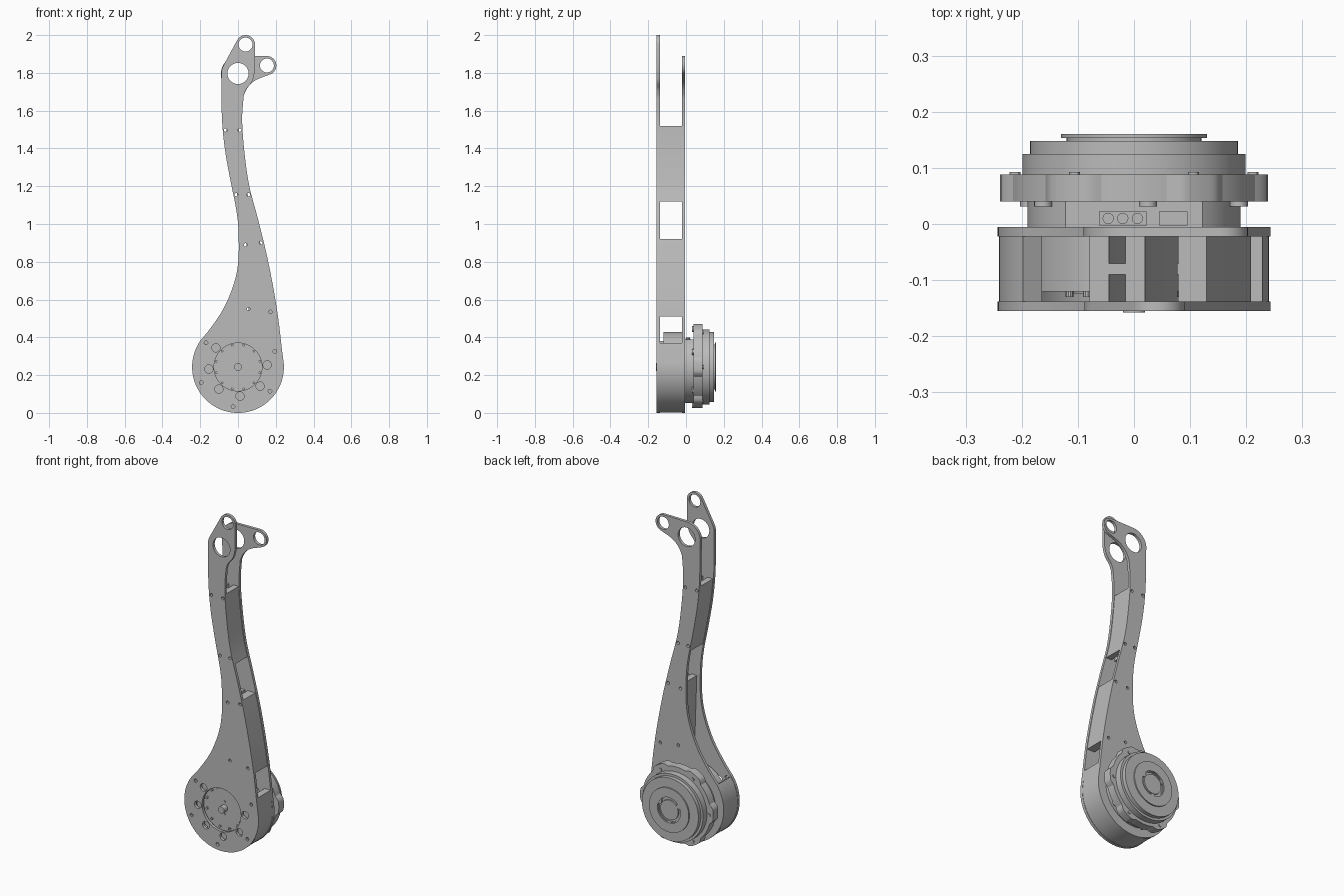
import bpy, bmesh
from math import sin, cos, radians, tau
from mathutils import Matrix, Vector

cube = bpy.data.objects.get("Cube")
if cube:
    bpy.data.objects.remove(cube)

grey = bpy.data.materials.new("machined grey")
grey.use_nodes = True
grey.diffuse_color = (0.5, 0.5, 0.5, 1)
grey.node_tree.nodes["Principled BSDF"].inputs["Base Color"].default_value = (0.5, 0.5, 0.5, 1)

HUB = 0.243          # height of the motor axis, also the radius of the round end
FRONT, BACK = (-0.155, -0.138), (-0.022, -0.005)
INNER = (-0.138, -0.022)
parts = []


def finish(name, mesh):
    mesh.materials.clear()
    mesh.materials.append(grey)
    ob = bpy.data.objects.new(name, mesh)
    bpy.context.collection.objects.link(ob)
    parts.append(ob)
    return ob


def prism(name, loops, y):
    """Extrude an x-z outline (first loop) with holes (other loops) over the range y."""
    cu = bpy.data.curves.new(name, 'CURVE')
    cu.dimensions, cu.fill_mode = '2D', 'BOTH'
    cu.extrude = (y[1] - y[0]) / 2
    for pts in loops:
        sp = cu.splines.new('POLY')
        sp.points.add(len(pts) - 1)
        for p, (x, z) in zip(sp.points, pts):
            p.co = (x, z, 0, 1)
        sp.use_cyclic_u = True
    tmp = bpy.data.objects.new(name + " outline", cu)
    mesh = bpy.data.meshes.new_from_object(tmp)
    bpy.data.objects.remove(tmp)
    mesh.transform(Matrix.Translation((0, sum(y) / 2, 0)) @ Matrix.Rotation(radians(90), 4, 'X'))
    bm = bmesh.new()
    bm.from_mesh(mesh)
    bmesh.ops.remove_doubles(bm, verts=bm.verts, dist=1e-5)
    bmesh.ops.recalc_face_normals(bm, faces=bm.faces)
    bm.to_mesh(mesh)
    bm.free()
    return finish(name, mesh)


def arc(cx, cz, r, a0, a1, n=16):
    angles = [radians(a0 + (a1 - a0) * i / n) for i in range(n + 1)]
    return [(cx + r * cos(a), cz + r * sin(a)) for a in angles]


def circle(cx, cz, r, n=20):
    return arc(cx, cz, r, 0, 360 - 360 / n, n - 1)


def polar(r, deg):
    return r * cos(radians(deg)), HUB + r * sin(radians(deg))


def disc(name, r, y, hole=0):
    loops = [circle(0, HUB, r, 72)]
    if hole:
        loops.append(circle(0, HUB, hole, 48))
    return prism(name, loops, y)


def smooth(points, steps=6):
    """Catmull-Rom curve through the points."""
    p = [Vector(q) for q in points]
    p = [2 * p[0] - p[1]] + p + [2 * p[-1] - p[-2]]
    out = []
    for a, b, c, d in zip(p, p[1:], p[2:], p[3:]):
        for i in range(steps):
            t = i / steps
            out.append(tuple((2 * b + (c - a) * t + (2 * a - 5 * b + 4 * c - d) * t * t
                              + (3 * b - a - 3 * c + d) * t ** 3) / 2))
    return out + [tuple(points[-1])]


def at(edge, z):
    """x of an edge curve at height z."""
    for (x0, z0), (x1, z1) in zip(edge, edge[1:]):
        if z0 <= z <= z1:
            return x0 + (x1 - x0) * (z - z0) / (z1 - z0)


# Side edges of the arm, from bottom to top
left = smooth([(-0.199, 0.382), (-0.137, 0.46), (-0.07, 0.565), (-0.02, 0.69), (0.002, 0.81),
               (0.002, 0.97), (-0.01, 1.08), (-0.042, 1.24), (-0.07, 1.4), (-0.085, 1.56), (-0.088, 1.76)])
right = smooth([(0.238, 0.29), (0.206, 0.55), (0.158, 0.81), (0.106, 1.025), (0.058, 1.21),
                (0.032, 1.4), (0.022, 1.555), (0.03, 1.68)])

# Screw holes along the arm
upper_holes = [(e, z, at(e, z) + s) for z in (1.155, 1.497) for e, s in ((left, 0.015), (right, -0.015))]
left_screws = [[(x, z) for e, z, x in upper_holes if e is left], [(0.04, 0.89), (0.055, 0.55)]]
right_screws = [[(x, z) for e, z, x in upper_holes if e is right], [(0.121, 0.9), (0.172, 0.535)]]
screws = [p for group in left_screws + right_screws for p in group]
screw_loops = [circle(x, z, 0.009, 12) for x, z in screws]

# Front and back plates with their forked heads
base = arc(0, HUB, 0.243, 145, 370, 56)
front_head = (smooth([(0.03, 1.68), (0.045, 1.715), (0.075, 1.755), (0.09, 1.81)])[1:]
              + arc(0.04, 1.95, 0.05, 0, 151) + arc(0, 1.797, 0.088, 151, 178, 6))
back_head = (smooth([(0.03, 1.68), (0.053, 1.725), (0.095, 1.762), (0.17, 1.792)])[1:-1]
             + arc(0.153, 1.839, 0.05, -70, 91) + arc(0, 1.797, 0.09, 91, 178))
pivot = circle(0, 1.797, 0.056, 32)
bolt_holes = [circle(*polar(0.155, 139 + 45 * i), 0.022) for i in range(6)]
rim_holes = [circle(*polar(0.212, 143 + 60 * i), 0.01, 12) for i in range(5)]
prism("front_plate", [base + right[1:] + front_head + left[:0:-1], pivot, circle(0.04, 1.95, 0.037, 28),
                      circle(0, HUB, 0.127, 56)] + screw_loops + bolt_holes + rim_holes, FRONT)
prism("back_plate", [base + right[1:] + back_head + left[:0:-1], pivot,
                     circle(0.153, 1.839, 0.037, 28)] + screw_loops, BACK)

# Rounded lower wall between the plates
tip = [(at(right, z), z) for z in (0.31, 0.34, 0.37)]
prism("lower_wall", [arc(0, HUB, 0.241, 145, 370, 56) + tip + [(0.19, 0.37)]
                     + arc(0, HUB, 0.2, 390, 145, 48)], INNER)


# Hollow spacers between the plates
def wall(name, edge, z0, z1, shift, width, holes):
    zs = [z0 + (z1 - z0) * i / 12 for i in range(13)]
    outer = [(at(edge, z) + shift, z) for z in zs]
    inner = [(x + width, z) for x, z in reversed(outer)]
    prism(name, [outer + inner] + [circle(x, z, 0.009, 12) for x, z in holes], INNER)


straight = [(0.037, 0.5), (0.022, 0.95)]
spacers = (("upper", left, 1.12, 1.52, 0.035), ("lower", straight, 0.51, 0.92, 0.05))
for i, (label, edge, z0, z1, width) in enumerate(spacers):
    wall(label + "_spacer_left", edge, z0, z1, 0.003, 0.035, left_screws[i])
    wall(label + "_spacer_right", right, z0, z1, -0.003, -width, right_screws[i])
    zs = [z0 + (z1 - z0) * k / 8 for k in range(9)]
    rib = [(at(edge, z) + 0.02, z) for z in zs] + [(at(right, z) - 0.02, z) for z in reversed(zs)]
    prism(label + "_spacer_rib", [rib], (-0.09, -0.07))

# Motor core seen through the front opening
disc("motor_core", 0.186, (-0.12, -0.022))
disc("motor_cover", 0.112, (-0.125, -0.12))
prism("motor_shaft", [circle(0, HUB, 0.02, 24)], (-0.158, -0.12))
for i in range(12):
    prism("cover_screw", [circle(*polar(0.119, 15 + 30 * i), 0.007, 10)], (-0.13, -0.12))
for z in (-0.036, 0.038):
    prism("cover_pin", [circle(0, HUB + z, 0.007, 10)], (-0.13, -0.12))

# Motor housing on the back, flattened on top for the sockets
flat = HUB + 0.145
prism("motor_neck", [[(x, min(z, flat)) for x, z in circle(0, HUB, 0.19, 72)]], (-0.005, 0.04))


def block(name, x, y, z, size):
    bm = bmesh.new()
    bmesh.ops.create_cube(bm, size=1, matrix=Matrix.Translation((x, y, z)) @ Matrix.Diagonal((*size, 1)))
    mesh = bpy.data.meshes.new(name)
    bm.to_mesh(mesh)
    bm.free()
    finish(name, mesh)


block("power_socket", -0.02, 0.01, flat, (0.085, 0.025, 0.012))
block("data_socket", 0.07, 0.01, flat, (0.05, 0.025, 0.012))
for i in range(3):
    bm = bmesh.new()
    bmesh.ops.create_cone(bm, cap_ends=True, segments=16, radius1=0.01, radius2=0.01, depth=0.02,
                          matrix=Matrix.Translation((-0.046 + 0.026 * i, 0.01, flat)))
    mesh = bpy.data.meshes.new("socket_pin")
    bm.to_mesh(mesh)
    bm.free()
    finish("socket_pin", mesh)

# Scalloped flange with bolts
lobed = []
for i in range(144):
    a = tau * i / 144
    r = 0.223 + 0.016 * min(1, max(0, 1.6 * cos(6 * a)))
    lobed.append((r * cos(a), HUB + 0.005 + r * sin(a)))
prism("motor_flange", [lobed], (0.04, 0.088))
for i in range(6):
    prism("flange_bolt", [circle(*polar(0.203, 23 + 60 * i), 0.016, 16)], (0.031, 0.04))
    prism("flange_screw", [circle(*polar(0.212, 60 * i), 0.01, 12)], (0.088, 0.093))

# Stepped output stage
disc("output_step_wide", 0.199, (0.088, 0.125))
disc("output_step_narrow", 0.185, (0.125, 0.148))
disc("output_neck", 0.12, (0.148, 0.153), 0.07)
disc("output_ring", 0.13, (0.153, 0.16), 0.075)
disc("output_centre", 0.058, (0.148, 0.156))
for i in range(3):
    prism("output_tab", [circle(*polar(0.075, 30 + 120 * i), 0.016, 14)], (0.148, 0.158))

# Smooth curved sides, keep edges sharp
bpy.ops.object.select_all(action='DESELECT')
for ob in parts:
    ob.select_set(True)
bpy.context.view_layer.objects.active = parts[0]
bpy.ops.object.shade_smooth_by_angle(angle=radians(30))
